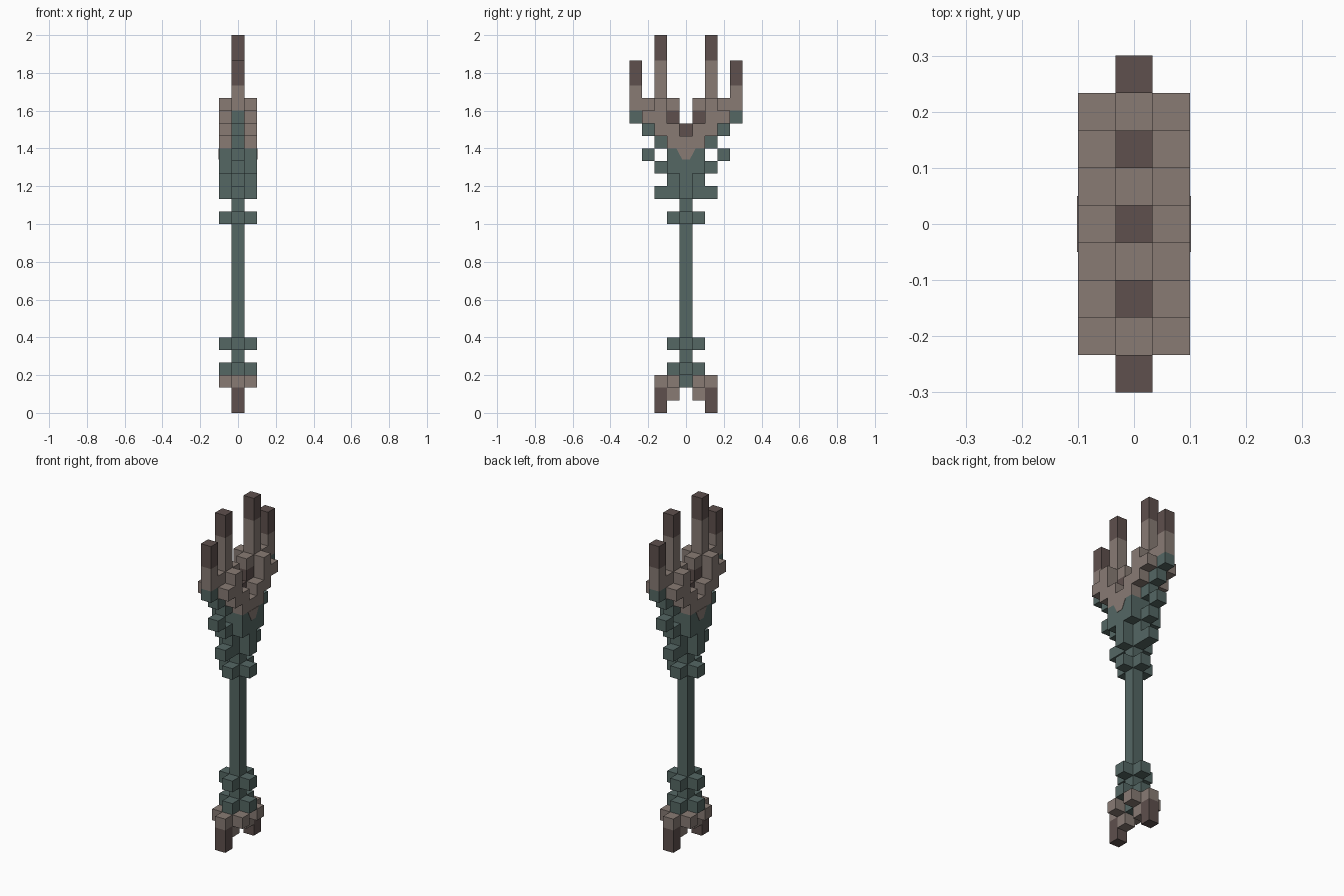
import bpy, bmesh

cube = bpy.data.objects.get("Cube")
if cube:
    bpy.data.objects.remove(cube, do_unlink=True)

U = 2 / 30  # edge length of one block


def material(name, rgb):
    mat = bpy.data.materials.new(name)
    mat.use_nodes = True
    mat.diffuse_color = (*rgb, 1)
    bsdf = mat.node_tree.nodes["Principled BSDF"]
    bsdf.inputs["Base Color"].default_value = (*rgb, 1)
    bsdf.inputs["Roughness"].default_value = 0.9
    return mat


TEAL = material("weathered teal", (0.089, 0.136, 0.127))
BROWN = material("pale brown", (0.246, 0.198, 0.175))
DARK = material("dark brown", (0.112, 0.08, 0.074))


def finish(name, bm, mat):
    bmesh.ops.recalc_face_normals(bm, faces=bm.faces)
    mesh = bpy.data.meshes.new(name)
    bm.to_mesh(mesh)
    bm.free()
    mesh.materials.append(mat)
    obj = bpy.data.objects.new(name, mesh)
    bpy.context.collection.objects.link(obj)


def blocks(name, mat, *boxes):
    """Boxes (x, first y, last y, bottom z, top z) in blocks, mirrored in x and y."""
    every = set()
    for x, y0, y1, z0, z1 in boxes:
        for sx in (1, -1):
            every.add((x * sx, y0, y1, z0, z1))
            every.add((x * sx, -y1, -y0, z0, z1))
    bm = bmesh.new()
    for x, y0, y1, z0, z1 in sorted(every):
        made = bmesh.ops.create_cube(bm, size=1)["verts"]
        for v in made:
            v.co.x = (x + v.co.x) * U
            v.co.y = ((y0 + y1) / 2 + v.co.y * (y1 - y0 + 1)) * U
            v.co.z = ((z0 + z1) / 2 + v.co.z * (z1 - z0)) * U
    finish(name, bm, mat)


# Handle with its cross-shaped collars
blocks("shaft", TEAL, (0, 0, 0, 2, 21))
for label, z in (("lower", 3), ("middle", 5), ("upper", 15)):
    blocks(label + "_collar", TEAL, (1, 0, 0, z, z + 1), (0, 1, 1, z, z + 1))

# Split foot
blocks("foot_bracket", BROWN, (0, 1, 1, 1, 3), (0, 2, 2, 2, 3), (1, 1, 1, 2, 3))
blocks("foot_claw", DARK, (0, 2, 2, 0, 2))

# Head base and the hooks on its sides
blocks("head_neck", TEAL, (1, 0, 0, 17, 19), (0, 1, 1, 17, 19))
blocks("head_block", TEAL, (1, -1, 1, 19, 21), (0, 1, 1, 19, 21))
blocks("side_hook", TEAL, (0, 2, 2, 17, 18), (0, 2, 2, 19, 20), (0, 3, 3, 20, 21))

# Stepped cradle, teal underneath and brown above
blocks("cradle_underside", TEAL,
       (0, 2, 2, 21, 22), (0, 3, 3, 22, 23), (0, 4, 4, 23, 24))
blocks("cradle_core", BROWN,
       (0, -1, 1, 21, 22), (0, 1, 2, 22, 23), (0, 2, 3, 23, 24), (0, 1, 4, 24, 25))
blocks("cradle_side", BROWN,
       (1, -1, 1, 21, 22), (1, 1, 2, 22, 23), (1, 2, 3, 23, 24), (1, 2, 2, 24, 25))
blocks("cradle_pit", DARK, (0, 0, 0, 22, 23), (0, 1, 1, 23, 24))

# Four prongs with dark tips
blocks("prong", BROWN, (0, 2, 2, 25, 28), (0, 4, 4, 25, 26))
blocks("prong_tip", DARK, (0, 2, 2, 28, 30), (0, 4, 4, 26, 28))

# Brown point running down each side of the head block
outline = [(-0.75, 21), (-0.5, 20.5), (-0.3, 20.12), (0.3, 20.12), (0.5, 20.5), (0.75, 21)]
for label, side in (("left", 1), ("right", -1)):
    bm = bmesh.new()
    face = bm.faces.new([bm.verts.new((side * 1.5 * U, y * U, z * U)) for y, z in outline])
    grown = bmesh.ops.extrude_face_region(bm, geom=[face])["geom"]
    for v in grown:
        if isinstance(v, bmesh.types.BMVert):
            v.co.x += side * 0.002
    finish(label + "_head_point", bm, BROWN)
